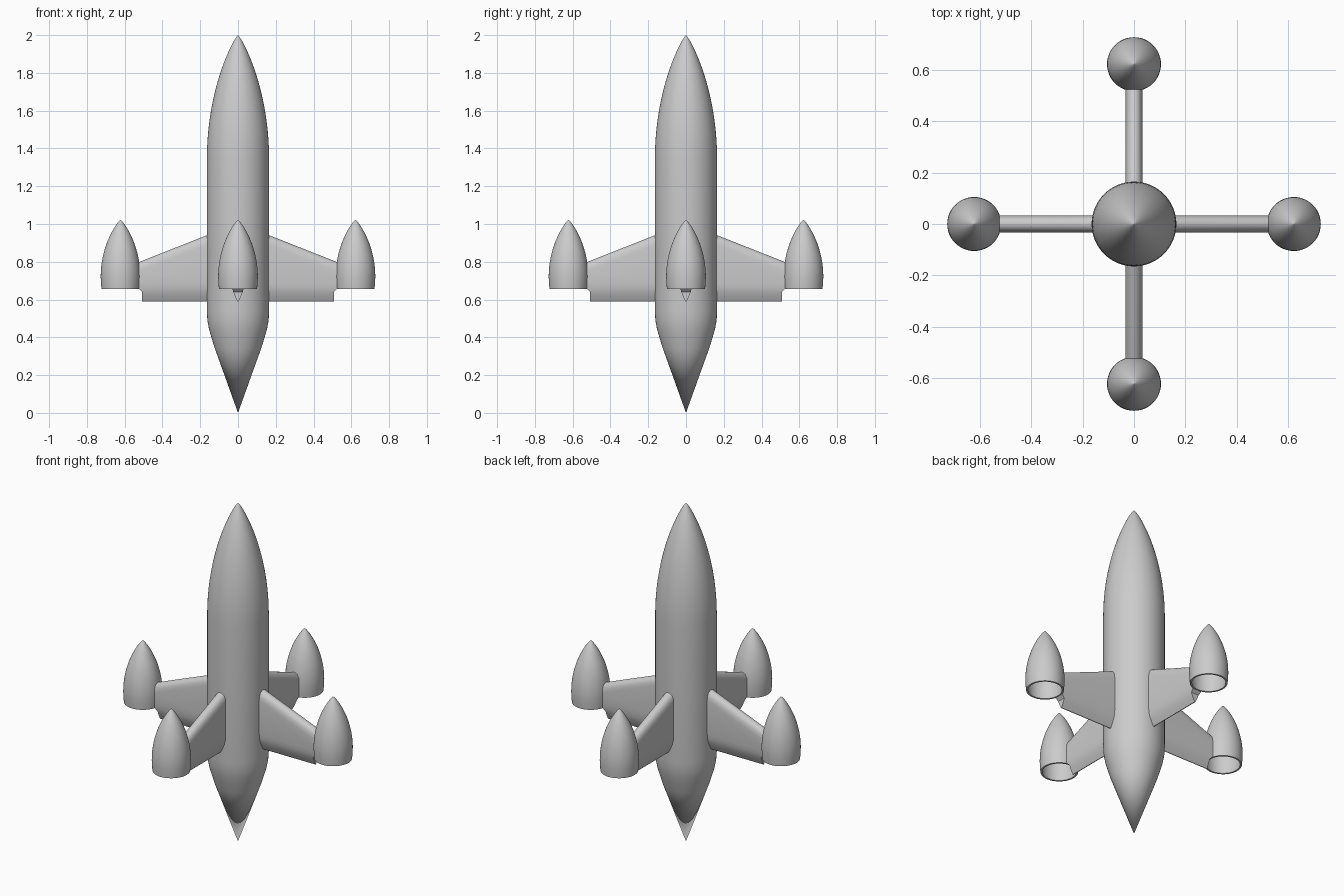
import bpy, bmesh, math
from mathutils import Matrix

if "Cube" in bpy.data.objects:
    bpy.data.objects.remove(bpy.data.objects["Cube"], do_unlink=True)

GREY = (0.6, 0.6, 0.6, 1.0)
hull_grey = bpy.data.materials.new("hull_grey")
hull_grey.use_nodes = True
hull_grey.diffuse_color = GREY
hull_grey.node_tree.nodes["Principled BSDF"].inputs["Base Color"].default_value = GREY


def finish(name, bm, angle=0.0):
    """Turn a bmesh into a smooth-shaded object, rotated about the rocket axis."""
    bmesh.ops.remove_doubles(bm, verts=bm.verts, dist=1e-5)
    bmesh.ops.recalc_face_normals(bm, faces=bm.faces)
    bmesh.ops.rotate(bm, verts=bm.verts, matrix=Matrix.Rotation(angle, 3, "Z"))
    mesh = bpy.data.meshes.new(name)
    bm.to_mesh(mesh)
    bm.free()
    mesh.materials.append(hull_grey)
    obj = bpy.data.objects.new(name, mesh)
    bpy.context.collection.objects.link(obj)
    bpy.ops.object.select_all(action="DESELECT")
    obj.select_set(True)
    bpy.context.view_layer.objects.active = obj
    bpy.ops.object.shade_smooth_by_angle(angle=math.radians(35))
    return obj


def lathe(profile, x=0.0, steps=64):
    """Spin a (radius, height) profile about a vertical axis at x."""
    bm = bmesh.new()
    verts = [bm.verts.new((x + r, 0, z)) for r, z in profile]
    edges = [bm.edges.new(pair) for pair in zip(verts, verts[1:])]
    bmesh.ops.spin(bm, geom=verts + edges, cent=(x, 0, 0), axis=(0, 0, 1),
                   angle=math.tau, steps=steps)
    return bm


def ogive(radius, base, tip, n=20):
    """Rounded nose outline from base up to tip, closer points near the tip."""
    points = []
    for i in range(n + 1):
        t = math.sin(math.pi / 2 * i / n)
        points.append((radius * max(0.0, 1 - t * t) ** 0.85, base + (tip - base) * t))
    points[-1] = (0.0, tip)
    return points


# Main body: tail cone, straight tube and pointed nose
tail = [(0, 0), (0.124, 0.345), (0.141, 0.4), (0.154, 0.445), (0.162, 0.49), (0.165, 0.54)]
finish("body", lathe(tail + ogive(0.165, 1.34, 2.0)))


def make_fin(name, angle):
    """Swept wing with a rounded leading edge and thin trailing edge."""
    root_x, tip_x, notch_x = 0.1, 0.528, 0.508
    root_top, tip_top = 0.966, 0.797
    # Leading rows: (drop below leading edge, half thickness)
    lead = [(0, 0.004), (0.004, 0.014), (0.012, 0.023), (0.027, 0.03), (0.05, 0.033)]
    # Trailing rows: (height, half thickness, tip position)
    trail = [(0.69, 0.033, tip_x), (0.66, 0.03, tip_x), (0.64, 0.025, notch_x),
             (0.615, 0.015, notch_x), (0.59, 0.002, notch_x)]
    rows = [(root_top - d, tip_top - d, h, tip_x) for d, h in lead]
    rows += [(z, z, h, x) for z, h, x in trail]
    bm = bmesh.new()
    rings = [[bm.verts.new(co) for co in ((root_x, -h, rz), (x, -h, tz), (x, h, tz), (root_x, h, rz))]
             for rz, tz, h, x in rows]
    for a, b in zip(rings, rings[1:]):
        for i in range(4):
            j = (i + 1) % 4
            bm.faces.new((a[i], a[j], b[j], b[i]))
    bm.faces.new(rings[0])
    bm.faces.new(rings[-1])
    finish(name, bm, angle)


def make_pod(name, angle):
    """Hollow engine pod, open at the bottom."""
    outer = [(0.101, 0.657), (0.1035, 0.685)] + ogive(0.105, 0.72, 1.022)
    inner = [(0.091, 0.657), (0.0935, 0.685)] + ogive(0.095, 0.72, 1.005)
    finish(name, lathe(inner[::-1] + outer, x=0.622, steps=48), angle)


# Four fins, each carrying a pod
for i, side in enumerate(("left", "back", "right", "front")):
    make_fin(side + "_fin", i * math.pi / 2)
    make_pod(side + "_pod", i * math.pi / 2)
